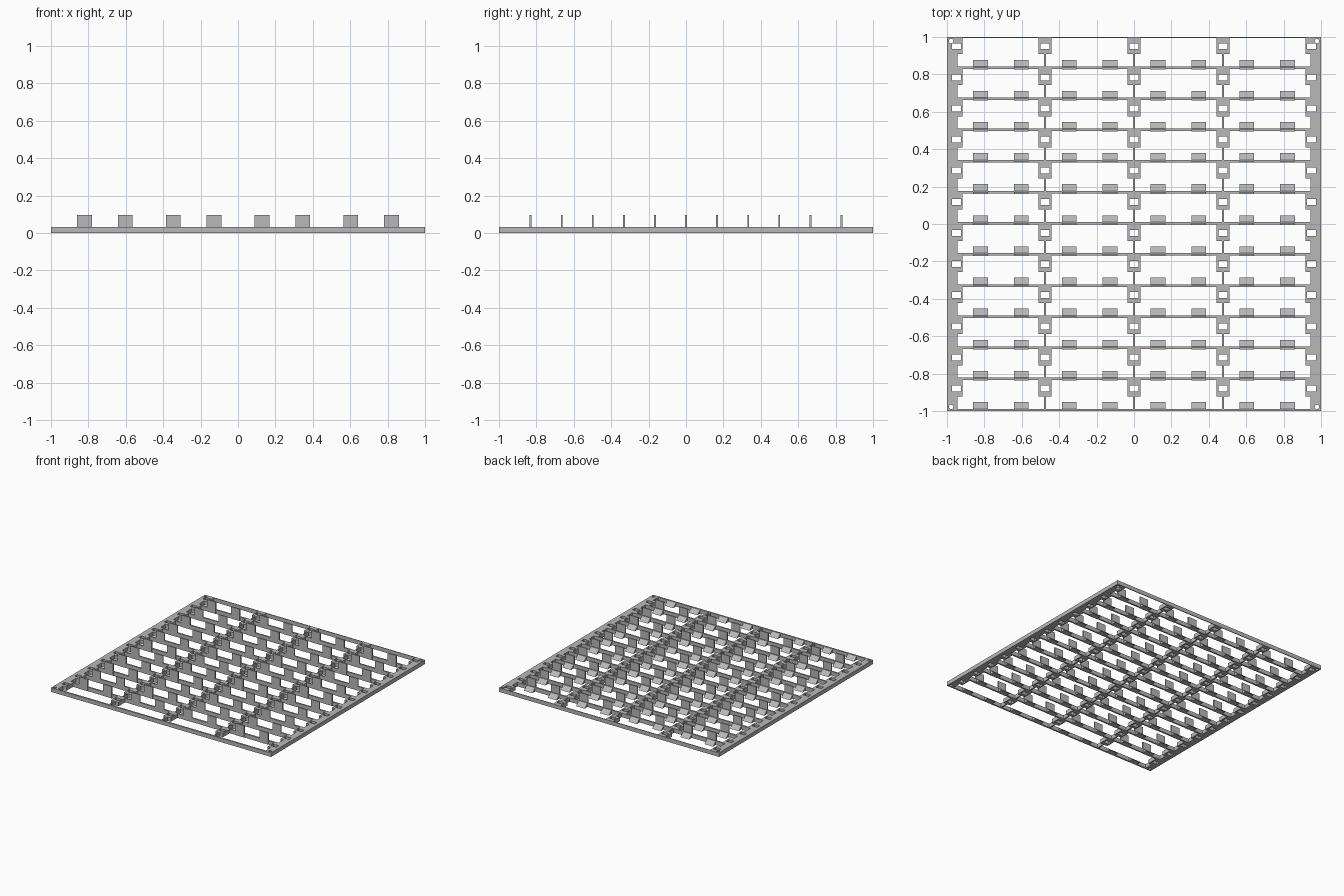
import bpy, bmesh
from mathutils import Matrix, Vector

if "Cube" in bpy.data.objects:
    bpy.data.objects.remove(bpy.data.objects["Cube"])

BAYS = 12
PITCH = 0.1662      # spacing of the cross rails
HEIGHT = 0.033      # frame thickness
RAIL = 0.013        # cross rail width
TAB_TOP = 0.097
TAB_X = [s * x for x in (0.128, 0.346, 0.602, 0.82) for s in (-1, 1)]
rail_y = [-1 + k * PITCH for k in range(BAYS)]

grey = bpy.data.materials.new("mid_grey")
grey.use_nodes = True
colour = (0.48, 0.48, 0.48, 1)
grey.diffuse_color = colour
grey.node_tree.nodes["Principled BSDF"].inputs["Base Color"].default_value = colour


def make(name, bm):
    bmesh.ops.recalc_face_normals(bm, faces=bm.faces)
    mesh = bpy.data.meshes.new(name)
    bm.to_mesh(mesh)
    bm.free()
    mesh.materials.append(grey)
    obj = bpy.data.objects.new(name, mesh)
    bpy.context.collection.objects.link(obj)
    return obj


def box(bm, x0, x1, y0, y1, z0, z1):
    size = Vector((x1 - x0, y1 - y0, z1 - z0))
    mid = Vector((x0 + x1, y0 + y1, z0 + z1)) / 2
    bmesh.ops.create_cube(bm, size=1, matrix=Matrix.LocRotScale(mid, None, size))


def prism(bm, points, direction):
    face = bm.faces.new([bm.verts.new(p) for p in points])
    out = bmesh.ops.extrude_face_region(bm, geom=[face])["geom"]
    bmesh.ops.translate(bm, vec=direction, verts=[v for v in out if isinstance(v, bmesh.types.BMVert)])


def stepped_edge(narrow, wide):
    """Edge of a long rail that widens to a socket block at the back of each bay."""
    pts = []
    for k, lo in enumerate(rail_y):
        hi = lo + PITCH
        step = hi - 0.087
        end = 1 if k == BAYS - 1 else hi
        pts += [(narrow, lo, 0), (narrow, step, 0), (wide, step, 0), (wide, end, 0)]
    return pts


def long_rail(name, outline, slot_x0, slot_x1, holes=()):
    bm = bmesh.new()
    prism(bm, outline, (0, 0, HEIGHT))
    rail = make(name, bm)
    # slots and screw holes
    cut = bmesh.new()
    for lo in rail_y:
        hi = lo + PITCH
        box(cut, slot_x0, slot_x1, hi - 0.061, hi - 0.029, -0.1, 0.1)
    for x, y in holes:
        bmesh.ops.create_cone(cut, cap_ends=True, segments=16, radius1=0.012, radius2=0.012,
                              depth=0.2, matrix=Matrix.Translation((x, y, 0)))
    cutter = make("slot_cutter", cut)
    cutter.hide_render = True
    mod = rail.modifiers.new("slots", "BOOLEAN")
    mod.object = cutter
    mod.operation = "DIFFERENCE"
    mod.solver = "EXACT"
    bpy.context.view_layer.objects.active = rail
    bpy.ops.object.modifier_apply(modifier=mod.name)
    bpy.data.objects.remove(cutter)
    return rail


# Side rails, mirrored left and right
side = long_rail("side_rails",
                 stepped_edge(-0.943, -0.915) + [(-1, 1, 0), (-1, -1, 0)],
                 -0.973, -0.925, [(-0.977, 0.977), (-0.977, -0.977)])
side.modifiers.new("mirror", "MIRROR")

# Inner spines with socket blocks
for name, cx in (("right_spine", -0.475), ("centre_spine", 0), ("left_spine", 0.475)):
    left = stepped_edge(cx + 0.005, cx + 0.034)
    right = stepped_edge(cx - 0.005, cx - 0.034)
    long_rail(name, left + right[::-1], cx - 0.024, cx + 0.024)

# Cross rails and the thin back rail
bm = bmesh.new()
for y in rail_y:
    box(bm, -0.96, 0.96, y, y + RAIL, 0, HEIGHT)
box(bm, -0.96, 0.96, 0.994, 1, 0, HEIGHT)
make("cross_rails", bm)

# Upright tabs on every rail behind the front one
bm = bmesh.new()
for y in rail_y[1:]:
    for x in TAB_X:
        box(bm, x - 0.039, x + 0.039, y - 0.002, y + 0.008, 0, TAB_TOP)
make("upright_tabs", bm)

# Sloped feet behind each rail
bm = bmesh.new()
for y in rail_y:
    back = y + RAIL
    for x in TAB_X:
        prism(bm, [(x - 0.039, back - 0.002, 0), (x - 0.039, back + 0.036, 0),
                   (x - 0.039, back - 0.002, HEIGHT)], (0.078, 0, 0))
make("sloped_feet", bm)
